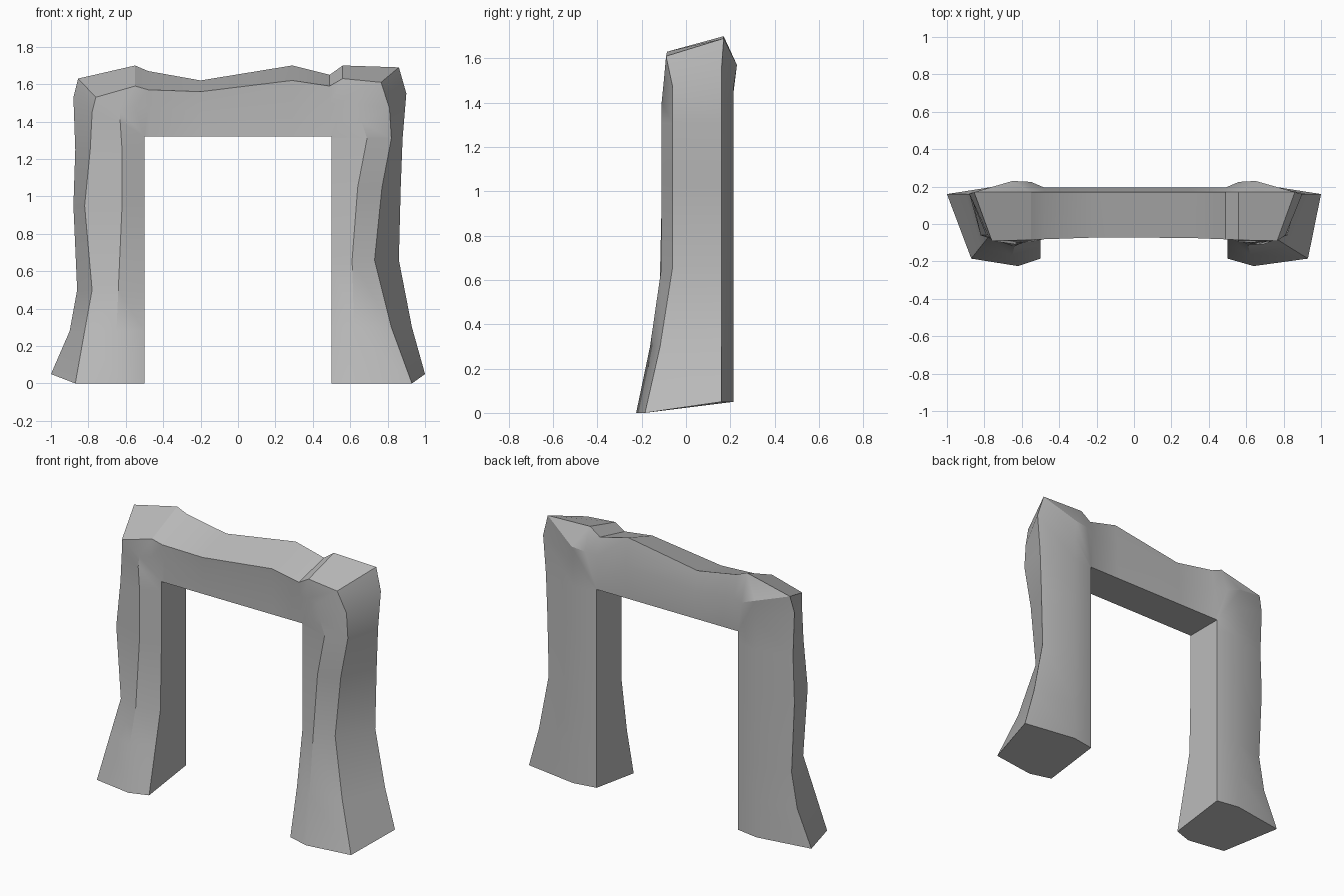
import bpy, bmesh, math

# Remove the default object
default = bpy.data.objects.get("Cube")
if default:
    bpy.data.objects.remove(default, do_unlink=True)

# Stone colour
stone = bpy.data.materials.new("grey stone")
stone.use_nodes = True
colour = (.5, .5, .5, 1)
stone.diffuse_color = colour
stone.node_tree.nodes["Principled BSDF"].inputs["Base Color"].default_value = colour

LINTEL_UNDERSIDE = 1.32
INNER = .5

# Leg rows, foot to shoulder: height, outer back x, outer front x, front ridge x
right_leg = [(0, 1, .87, .62), (.28, .9, .82, .65), (.5, .86, .78, .64),
             (.95, .88, .82, .62), (1.25, .87, .79, .62), (1.45, .88, .78, .63)]
left_leg = [(0, 1, .93, .64), (.3, .93, .82, .62), (.66, .86, .73, .61),
            (1.05, .87, .77, .64), (1.31, .88, .82, .69), (1.47, .9, .81, .66)]
# Lintel rows: x, top front z, top back z, front ridge z
lintel = [(-.55, 1.59, 1.7, 1.48), (-.48, 1.57, 1.67, 1.48), (-.2, 1.56, 1.62, 1.45),
          (.29, 1.62, 1.7, 1.48), (.49, 1.59, 1.65, 1.49), (.56, 1.63, 1.7, 1.51)]


def leg_section(side, height, back_x, front_x, ridge_x):
    """Six-sided slice through a leg, flaring forward at the foot."""
    flare = max(0, 1 - height / .55)
    front_y = -.06 - .125 * flare
    ridge_y = -.11 - .115 * flare
    back_z = .05 if height == 0 else height
    inner_z = min(height, LINTEL_UNDERSIDE)
    shoulder = .08 if height > 1.4 else 0
    return [
        (side * INNER, front_y, inner_z),
        (side * ridge_x, ridge_y, min(height, 1.4)),
        (side * front_x, front_y, height),
        (side * back_x, .16, back_z + shoulder),
        (side * .65, .215, back_z),
        (side * INNER, .19, min(back_z, LINTEL_UNDERSIDE)),
    ]


def corner_section(side, front, back, ridge_z):
    """Diagonal slice where a leg turns into the lintel."""
    return [
        (side * INNER, -.06, LINTEL_UNDERSIDE),
        (side * .63, -.1, ridge_z),
        (side * front[0], -.09, front[1]),
        (side * back[0], .17, back[1]),
        (side * .65, .23, 1.57),
        (side * INNER, .19, LINTEL_UNDERSIDE),
    ]


def lintel_section(x, front_z, back_z, ridge_z):
    """Upright slice through the lintel."""
    inner_x = max(-INNER, min(INNER, x))
    bulge = .03 if abs(x) > INNER else 0
    return [
        (inner_x, -.06, LINTEL_UNDERSIDE),
        (x, -.065 - bulge, ridge_z),
        (x, -.07 - .05 * x * x, front_z),
        (x, .17, back_z),
        (x, .195 + bulge, ridge_z + .05),
        (inner_x, .19, LINTEL_UNDERSIDE),
    ]


# Sweep the slices from one foot, over the lintel, to the other foot
sections = [leg_section(-1, *row) for row in right_leg]
sections.append(corner_section(-1, (.76, 1.53), (.855, 1.63), 1.46))
sections += [lintel_section(*row) for row in lintel]
sections.append(corner_section(1, (.765, 1.61), (.86, 1.69), 1.5))
sections += [leg_section(1, *row) for row in reversed(left_leg)]

bm = bmesh.new()
rings = [[bm.verts.new(p) for p in section] for section in sections]
sides = len(rings[0])
for a, b in zip(rings, rings[1:]):
    for i in range(sides):
        j = (i + 1) % sides
        bm.faces.new((a[i], a[j], b[j], b[i]))

# Foot soles, split along the ridge
for ring in (rings[0], rings[-1]):
    bm.faces.new((ring[0], ring[1], ring[4], ring[5]))
    bm.faces.new((ring[1], ring[2], ring[3], ring[4]))

# Gather the slices that share the inner corners
bmesh.ops.remove_doubles(bm, verts=bm.verts, dist=.004)
bmesh.ops.recalc_face_normals(bm, faces=bm.faces)

mesh = bpy.data.meshes.new("stone_arch")
bm.to_mesh(mesh)
bm.free()
mesh.materials.append(stone)
arch = bpy.data.objects.new("stone_arch", mesh)
bpy.context.collection.objects.link(arch)

# Smooth faces with crisp corners
bpy.ops.object.select_all(action='DESELECT')
arch.select_set(True)
bpy.context.view_layer.objects.active = arch
bpy.ops.object.shade_smooth_by_angle(angle=math.radians(30))
